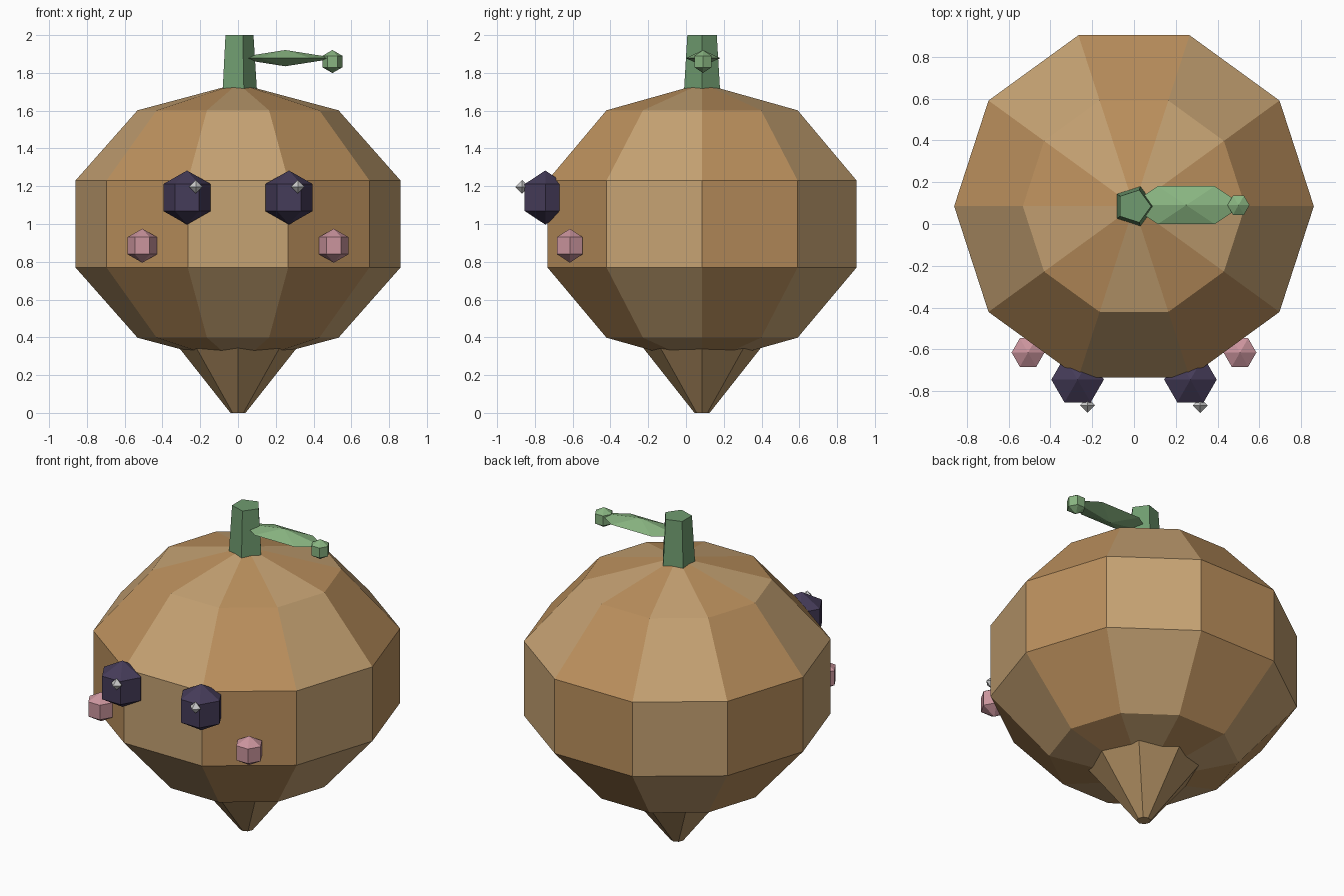
import bpy, bmesh
from math import sin, cos, pi, tau

if "Cube" in bpy.data.objects:
    bpy.data.objects.remove(bpy.data.objects["Cube"])

CY = 0.085  # body axis in y


def material(name, rgb):
    m = bpy.data.materials.new(name)
    m.diffuse_color = (*rgb, 1)
    m.use_nodes = True
    m.node_tree.nodes["Principled BSDF"].inputs["Base Color"].default_value = m.diffuse_color
    return m


TAN = material("tan", (0.56, 0.36, 0.17))
ORANGE = material("orange_tan", (0.50, 0.28, 0.11))
ROOT = material("root_tan", (0.46, 0.29, 0.13))
STEM = material("stem_green", (0.16, 0.33, 0.16))
LEAF = material("leaf_green", (0.25, 0.46, 0.22))
DARK = material("eye_dark", (0.06, 0.045, 0.10))
WHITE = material("white", (0.9, 0.9, 0.9))
PINK = material("cheek_pink", (0.60, 0.30, 0.34))


def lathe(name, profile, sides, loc, mats, scale_y=1.0):
    """Flat-shaded turned shape; profile is (radius, z), materials alternate by segment."""
    bm = bmesh.new()
    rings = []
    for r, z in profile:
        if r < 1e-6:
            rings.append([bm.verts.new((0, 0, z))] * sides)
        else:
            rings.append([bm.verts.new((r * cos(tau * i / sides), scale_y * r * sin(tau * i / sides), z))
                          for i in range(sides)])
    for a, b in zip(rings, rings[1:]):
        for i in range(sides):
            j = (i + 1) % sides
            f = bm.faces.new(list(dict.fromkeys((a[i], a[j], b[j], b[i]))))
            f.material_index = i % len(mats)
    for ring in (rings[0], rings[-1]):
        if ring[0] is not ring[1]:
            bm.faces.new(ring)
    bmesh.ops.recalc_face_normals(bm, faces=bm.faces)
    me = bpy.data.meshes.new(name)
    bm.to_mesh(me)
    bm.free()
    for m in mats:
        me.materials.append(m)
    ob = bpy.data.objects.new(name, me)
    ob.location = loc
    bpy.context.collection.objects.link(ob)
    return ob


def ball(name, r, rz, sides, rings, loc, mats, scale_y=1.0):
    prof = [(r * sin(pi * k / rings), -rz * cos(pi * k / rings)) for k in range(rings + 1)]
    return lathe(name, prof, sides, loc, mats, scale_y)


# Bulb body with alternating vertical stripes (front segment is tan)
ball("body", 0.905, 0.744, 10, 5, (0, CY, 1.0), [ORANGE, TAN])
# Pointed root underneath
lathe("root", [(0.04, 0), (0.34, 0.38)], 8, (0, CY, 0), [ROOT])
# Stem, leaf and bud
lathe("stem", [(0.102, 1.68), (0.082, 2.0)], 5, (0, CY, 0), [STEM])
ball("leaf", 0.273, 0.043, 6, 2, (0.25, 0.09, 1.878), [LEAF], 0.105 / 0.273)
ball("leaf_bud", 0.061, 0.061, 6, 3, (0.5, 0.09, 1.86), [LEAF])
# Face: eyes, highlights, cheeks
for side, s in (("left", -1), ("right", 1)):
    ball("eye_" + side, 0.145, 0.143, 6, 3, (0.27 * s, -0.745, 1.14), [DARK])
    ball("eye_highlight_" + side, 0.036, 0.036, 4, 2, (0.27 * s + 0.047, -0.868, 1.197), [WHITE])
    ball("cheek_" + side, 0.091, 0.09, 6, 3, (0.507 * s, -0.615, 0.885), [PINK])
